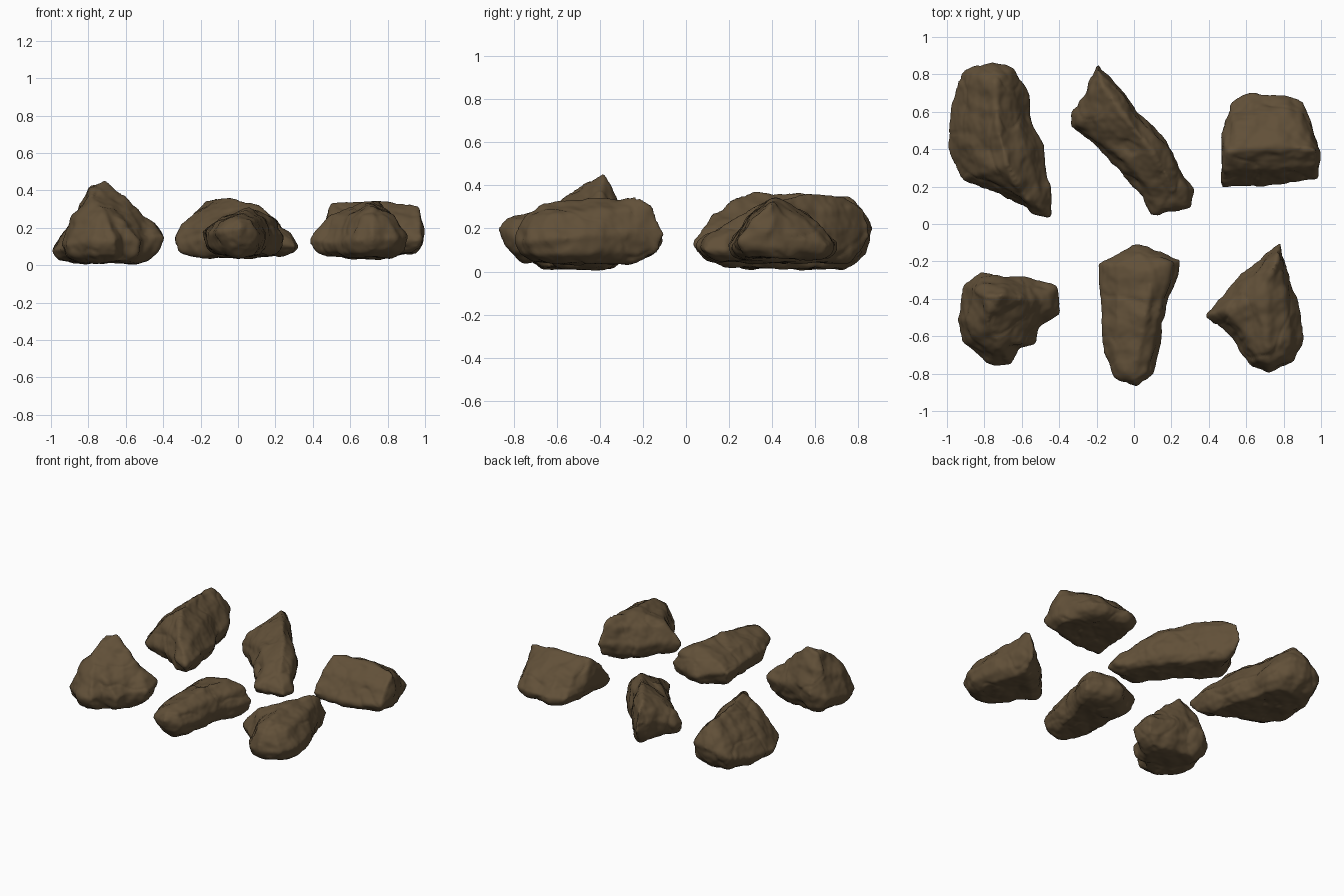
import bpy, bmesh
from mathutils import Vector, noise, geometry

cube = bpy.data.objects.get("Cube")
if cube:
    bpy.data.objects.remove(cube)

stone = bpy.data.materials.new("brown stone")
stone.use_nodes = True
stone.diffuse_color = (0.12, 0.08, 0.04, 1)
stone.node_tree.nodes["Principled BSDF"].inputs["Base Color"].default_value = stone.diffuse_color


def nearest_on(path, point):
    """Closest place on the crest line, judged in plan."""
    best = None
    for a, b in zip(path, path[1:]):
        t = geometry.intersect_point_line(point.xy, a.xy, b.xy)[1]
        spot = a.lerp(b, min(max(t, 0), 1))
        gap = (spot.xy - point.xy).length
        if best is None or gap < best[0]:
            best = gap, spot
    return best[1]


def rough(p, seed):
    """Broad lumps, fine pitting and thin creases."""
    q = p + Vector((seed * 7, seed * 3, seed))
    lumps = noise.noise(q * 6) * 0.014 + noise.noise(q * 14) * 0.009
    crease = max(0, 0.08 - abs(noise.noise(q * 5 + Vector((9, 4, 2))))) * 0.06
    return lumps + noise.noise(q * 32) * 0.003 - crease


def rock(name, seed, low, outline, crest, inset=0.45, rise=0.65, foot=0.32):
    """Loft a plan outline down to a foot and up to a crest, then weather it."""
    belly = [Vector(p) for p in outline]
    crest = [Vector(p) for p in crest]
    middle = sum(belly, Vector()) / len(belly)
    rings = [[], [], belly, [], []]
    for p in belly:
        top = nearest_on(crest, p)
        under = p.lerp(middle, foot)
        under.z = low
        lower = p.lerp(middle, foot * 0.3)
        lower.z = low + (p.z - low) * 0.35
        upper = p.lerp(top, inset)
        upper.z = p.z + (top.z - p.z) * rise
        for ring, v in zip((rings[0], rings[1], rings[3], rings[4]), (under, lower, upper, top)):
            ring.append(v)
    bm = bmesh.new()
    loops = [[bm.verts.new(v) for v in ring] for ring in rings]
    n = len(belly)
    for a, b in zip(loops, loops[1:]):
        for i in range(n):
            j = (i + 1) % n
            bm.faces.new((a[i], a[j], b[j], b[i]))
    bm.faces.new(loops[0][::-1])
    bm.faces.new(loops[-1])
    bmesh.ops.triangulate(bm, faces=bm.faces[:])
    bmesh.ops.remove_doubles(bm, verts=bm.verts[:], dist=0.0005)
    bmesh.ops.recalc_face_normals(bm, faces=bm.faces[:])
    mesh = bpy.data.meshes.new(name)
    bm.to_mesh(mesh)
    bm.free()
    obj = bpy.data.objects.new(name, mesh)
    bpy.context.collection.objects.link(obj)

    # even skin with softened edges
    skin = obj.modifiers.new("skin", "REMESH")
    skin.mode = "VOXEL"
    skin.voxel_size = 0.012
    soft = obj.modifiers.new("soft", "SMOOTH")
    soft.iterations = 4
    graph = bpy.context.evaluated_depsgraph_get()
    skin_mesh = bpy.data.meshes.new_from_object(obj.evaluated_get(graph))
    obj.modifiers.clear()
    obj.data = skin_mesh
    bpy.data.meshes.remove(mesh)

    # weathered surface
    moves = [v.normal * (rough(v.co, seed) + 0.005) for v in skin_mesh.vertices]
    for v, move in zip(skin_mesh.vertices, moves):
        v.co += move
        v.co.z = max(v.co.z, 0)
    skin_mesh.materials.clear()
    skin_mesh.materials.append(stone)
    skin_mesh.shade_smooth()
    return obj


rock("long_rock_back_left", 1, 0.02,
     [(-.91, .82, .15), (-.76, .87, .2), (-.64, .83, .2), (-.57, .7, .15), (-.56, .58, .14),
      (-.49, .42, .13), (-.44, .13, .15), (-.45, .04, .13), (-.54, .05, .14), (-.71, .17, .13),
      (-.92, .24, .09), (-1, .4, .08), (-.97, .62, .1)],
     [(-.74, .76, .34), (-.73, .5, .36), (-.67, .3, .37), (-.57, .13, .27)], rise=.58)

rock("ridge_rock_back_middle", 2, 0.05,
     [(-.2, .86, .22), (-.1, .75, .19), (.02, .6, .18), (.17, .44, .16), (.25, .29, .14),
      (.32, .19, .1), (.31, .08, .1), (.1, .05, .12), (.03, .16, .13), (-.08, .29, .13),
      (-.18, .4, .13), (-.33, .52, .13), (-.33, .6, .15), (-.26, .7, .2)],
     [(-.25, .57, .26), (-.17, .74, .34), (-.1, .65, .36), (.0, .51, .36), (.11, .37, .32),
      (.18, .25, .27), (.24, .14, .18)], inset=.32, rise=.6, foot=.25)

rock("wedge_rock_back_right", 3, 0.065,
     [(.47, .2, .12), (.7, .21, .11), (.98, .24, .14), (1, .4, .19), (.95, .52, .15),
      (.9, .65, .12), (.82, .69, .13), (.62, .7, .13), (.52, .65, .13), (.47, .5, .14)],
     [(.5, .39, .33), (.72, .42, .34), (.97, .4, .32)], rise=.6, foot=.2)

rock("peaked_rock_front_left", 4, 0.02,
     [(-.91, -.32, .14), (-.82, -.26, .18), (-.7, -.28, .22), (-.55, -.3, .18), (-.41, -.33, .17),
      (-.4, -.48, .15), (-.5, -.54, .14), (-.53, -.64, .13), (-.62, -.66, .13),
      (-.66, -.75, .13), (-.78, -.74, .13), (-.91, -.64, .11), (-.94, -.52, .11)],
     [(-.5, -.41, .26), (-.62, -.4, .37), (-.71, -.38, .45), (-.79, -.39, .42),
      (-.78, -.54, .37), (-.72, -.63, .3)], rise=.57)

rock("slab_rock_front_middle", 5, 0.06,
     [(-.19, -.21, .18), (-.08, -.16, .17), (0, -.11, .14), (.1, -.14, .14), (.25, -.19, .15),
      (.21, -.34, .16), (.15, -.52, .16), (.13, -.66, .16), (.1, -.8, .17), (.01, -.87, .2),
      (-.1, -.82, .18), (-.16, -.68, .17), (-.17, -.45, .18)],
     [(.1, -.24, .28), (.07, -.44, .31), (.03, -.66, .28), (0, -.77, .26)],
     inset=.35, rise=.65, foot=.28)

rock("pointed_rock_front_right", 6, 0.045,
     [(.38, -.49, .14), (.46, -.4, .15), (.58, -.27, .15), (.7, -.17, .17), (.78, -.1, .17),
      (.81, -.25, .18), (.88, -.42, .17), (.91, -.6, .15), (.85, -.74, .14), (.72, -.8, .14),
      (.62, -.75, .13), (.52, -.6, .12)],
     [(.76, -.21, .34), (.65, -.4, .33), (.72, -.66, .32)], inset=.4, rise=.66)
